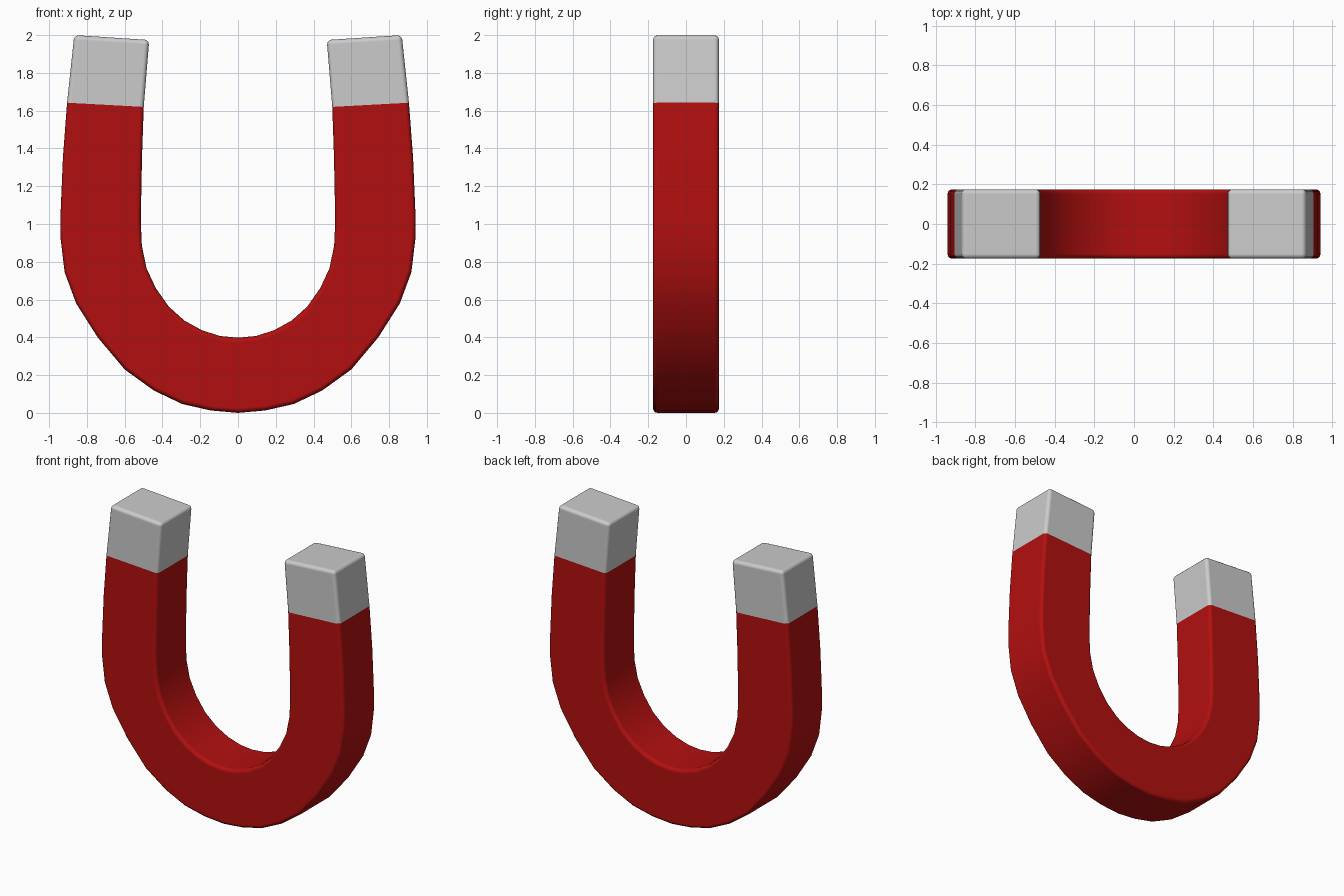
import bpy, bmesh

if "Cube" in bpy.data.objects:
    bpy.data.objects.remove(bpy.data.objects["Cube"])

HALF = 0.175  # half thickness in y

# stations along one arm: (outer x, outer z, inner x, inner z), bottom to seam
ARM = [
    (0.145, 0.013, 0.095, 0.407), (0.295, 0.047, 0.19, 0.437),
    (0.445, 0.118, 0.283, 0.488), (0.60, 0.23, 0.367, 0.563),
    (0.743, 0.40, 0.435, 0.66), (0.857, 0.58, 0.484, 0.765),
    (0.918, 0.745, 0.509, 0.885), (0.94, 0.93, 0.514, 1.0),
    (0.94, 1.04, 0.514, 1.06), (0.927, 1.35, 0.508, 1.36),
    (0.905, 1.642, 0.499, 1.62),
]
BOTTOM = (0.0, 0.0, 0.0, 0.398)
TIP_END = (0.867, 2.0, 0.47, 1.974)


def flip(s):
    return (-s[0], s[1], -s[2], s[3])


def material(name, color):
    m = bpy.data.materials.new(name)
    m.diffuse_color = color
    m.use_nodes = True
    m.node_tree.nodes["Principled BSDF"].inputs["Base Color"].default_value = m.diffuse_color
    return m


def sweep(name, stations, cap_end=False, mat=None):
    """Rectangular bar through the stations, open at the seams, rounded edges."""
    bm = bmesh.new()
    rings = []
    for ox, oz, ix, iz in stations:
        rings.append([bm.verts.new(p) for p in (
            (ox, -HALF, oz), (ox, HALF, oz), (ix, HALF, iz), (ix, -HALF, iz))])
    for a, b in zip(rings, rings[1:]):
        for i in range(4):
            j = (i + 1) % 4
            bm.faces.new((a[i], a[j], b[j], b[i]))
    if cap_end:
        bm.faces.new(rings[-1])
    bmesh.ops.recalc_face_normals(bm, faces=bm.faces)
    for f in bm.faces:
        f.smooth = True
    mesh = bpy.data.meshes.new(name)
    bm.to_mesh(mesh)
    bm.free()
    if mat:
        mesh.materials.append(mat)
    ob = bpy.data.objects.new(name, mesh)
    bpy.context.collection.objects.link(ob)
    bev = ob.modifiers.new("round_edges", 'BEVEL')
    bev.width = 0.024
    bev.segments = 3
    bev.limit_method = 'ANGLE'
    bev.angle_limit = 0.8
    bev.harden_normals = True
    return ob


# red horseshoe body
red = material("red_paint", (0.45, 0.005, 0.005, 1))
sweep("magnet_body", [flip(s) for s in reversed(ARM)] + [BOTTOM] + ARM, mat=red)

# bare metal pole tips
sweep("right_pole_tip", [ARM[-1], TIP_END], cap_end=True)
sweep("left_pole_tip", [flip(ARM[-1]), flip(TIP_END)], cap_end=True)
